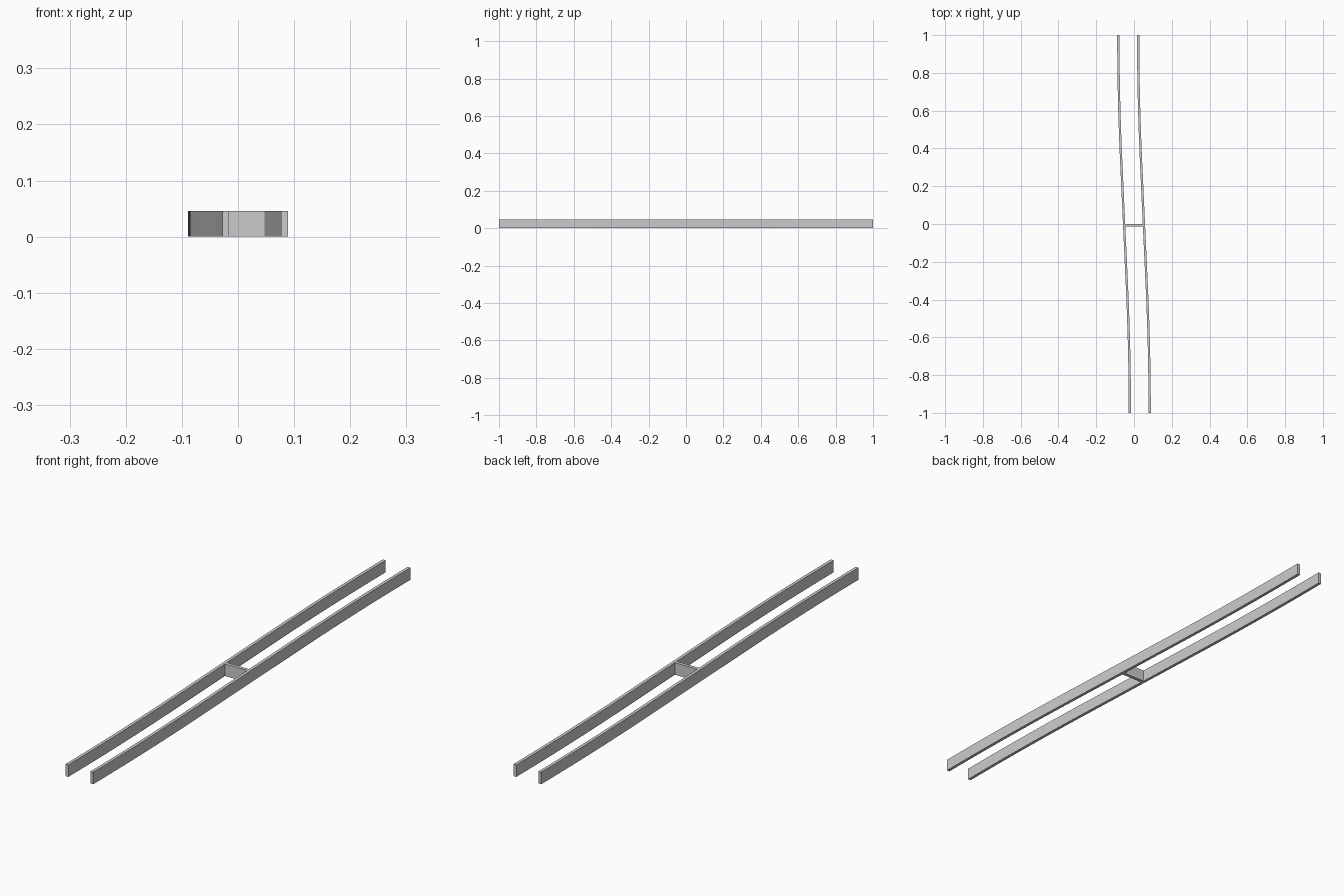
import bpy, bmesh

if "Cube" in bpy.data.objects:
    bpy.data.objects.remove(bpy.data.objects["Cube"])

HEIGHT, WIDTH = 0.046, 0.012
HALF_GAP = 0.0525      # rail centre from the middle line
SHIFT = 0.0305         # sideways drift at each end
BEND = 1 / 3           # straight middle part, curved beyond it
SLOPE = SHIFT * 1.5


def centre_x(y):
    a = abs(y)
    x = SLOPE * a
    if a > BEND:
        x -= SLOPE * (a - BEND) ** 2 / (2 * (1 - BEND))
    return -x if y > 0 else x


def make_rail(name, side):
    bm = bmesh.new()
    n = 12
    curved = [BEND + (1 - BEND) * i / n for i in range(n + 1)]
    ys = [-y for y in reversed(curved)] + curved
    rings = []
    for y in ys:
        x = centre_x(y) + side * HALF_GAP
        rings.append([bm.verts.new((x + dx * WIDTH / 2, y, z)) for dx, z in
                      ((-1, 0), (1, 0), (1, HEIGHT), (-1, HEIGHT))])
    for a, b in zip(rings, rings[1:]):
        for i in range(4):
            j = (i + 1) % 4
            bm.faces.new((a[i], a[j], b[j], b[i]))
    bm.faces.new(rings[0])
    bm.faces.new(rings[-1])
    bmesh.ops.recalc_face_normals(bm, faces=bm.faces)
    mesh = bpy.data.meshes.new(name)
    bm.to_mesh(mesh)
    bm.free()
    ob = bpy.data.objects.new(name, mesh)
    bpy.context.collection.objects.link(ob)
    bpy.ops.object.select_all(action='DESELECT')
    ob.select_set(True)
    bpy.context.view_layer.objects.active = ob
    bpy.ops.object.shade_smooth_by_angle()


# Pair of S-curved rails
make_rail("left_rail", -1)
make_rail("right_rail", 1)

# Cross bar joining the rails
bpy.ops.mesh.primitive_cube_add(size=1, location=(0, -0.006, HEIGHT / 2))
bar = bpy.context.object
bar.name = "cross_bar"
bar.scale = (2 * HALF_GAP - WIDTH + 0.002, 0.013, HEIGHT)
